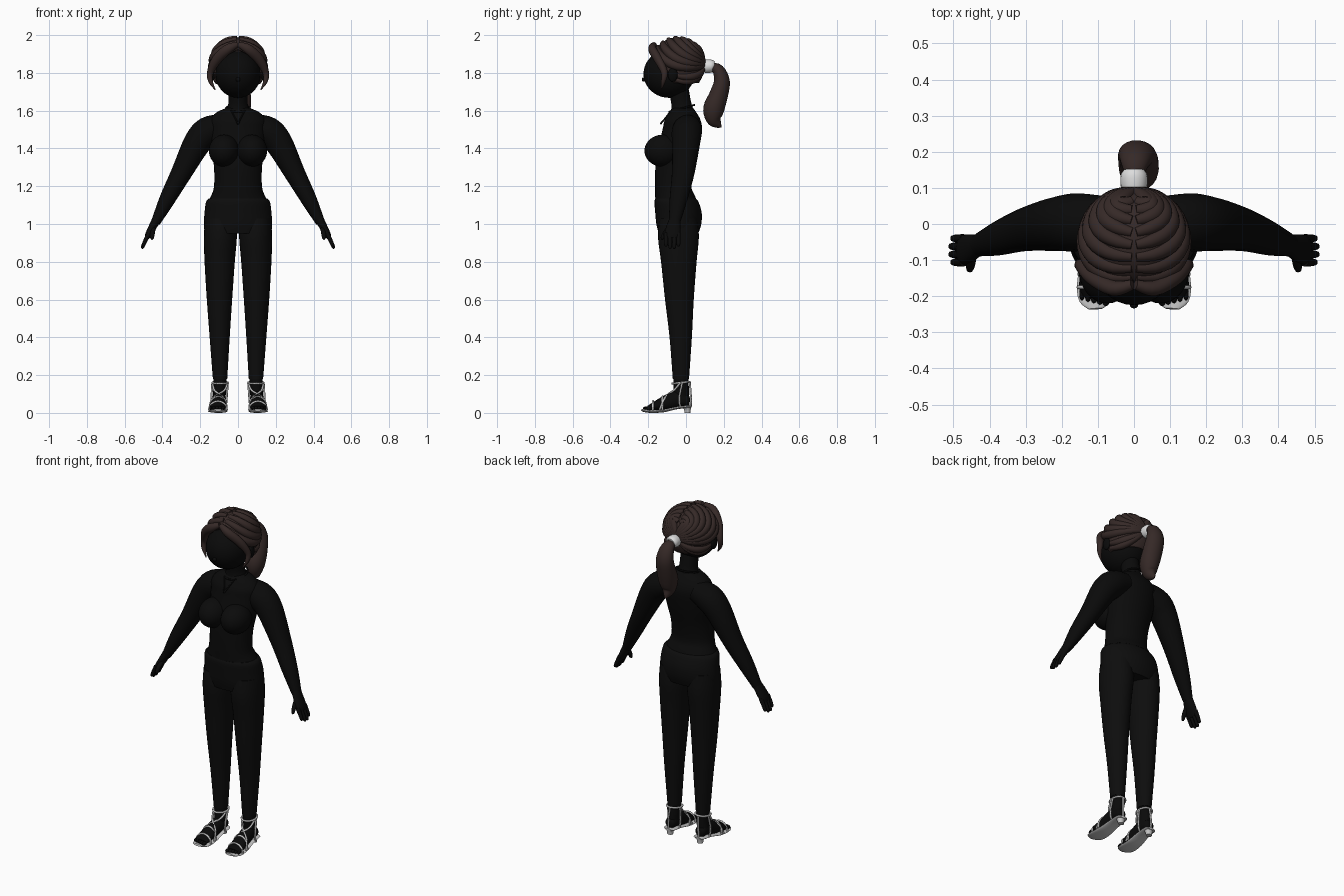
import bpy, bmesh, math
from mathutils import Vector


def material(name, r, g, b):
    m = bpy.data.materials.new(name)
    m.diffuse_color = (r, g, b, 1)
    return m


SKIN = material("black_skin", .003, .003, .003)
TOP = material("black_top", .0032, .0032, .0032)
PANTS = material("black_trousers", .004, .004, .004)
HAIR = material("dark_brown_hair", .036, .022, .02)
SILVER = material("silver", .55, .55, .55)
WHITE = material("white_band", .72, .72, .72)


def finish(name, bm, mat, mirror=False):
    bmesh.ops.recalc_face_normals(bm, faces=bm.faces)
    me = bpy.data.meshes.new(name)
    bm.to_mesh(me)
    bm.free()
    me.materials.append(mat)
    for p in me.polygons:
        p.use_smooth = True
    me.set_sharp_from_angle(angle=math.radians(50))
    ob = bpy.data.objects.new(name, me)
    bpy.context.collection.objects.link(ob)
    if mirror:
        mod = ob.modifiers.new("mirror", "MIRROR")
        mod.use_mirror_merge = False
        mod.use_clip = False
    return ob


def smooth_path(pts, k):
    """Catmull-Rom interpolation of equal-length tuples."""
    pts = [Vector(p) for p in pts]
    out = []
    for i in range(len(pts) - 1):
        a, b, c, d = pts[max(i - 1, 0)], pts[i], pts[i + 1], pts[min(i + 2, len(pts) - 1)]
        for j in range(k):
            t = j / k
            out.append(.5 * (2 * b + (c - a) * t + (2 * a - 5 * b + 4 * c - d) * t * t
                             + (3 * b - a - 3 * c + d) * t ** 3))
    return out + [pts[-1]]


def sweep(name, pts, mat, ref=(0, 1, 0), n=16, k=4, flat=False, mirror=False, bm=None):
    """Tube through (x, y, z, radius along ref, other radius); flat keeps rings level."""
    own = bm is None
    bm = bmesh.new() if own else bm
    path = smooth_path(pts, k)
    pos = [Vector(p[:3]) for p in path]
    u, rings = Vector(ref), []
    for i, p in enumerate(path):
        t = (pos[min(i + 1, len(pos) - 1)] - pos[max(i - 1, 0)]).normalized()
        if flat:
            t = Vector((0, 0, 1))
        u = (u - t * u.dot(t)).normalized()
        w = t.cross(u)
        rings.append([bm.verts.new(pos[i] + u * max(p[3], .001) * math.cos(2 * math.pi * j / n)
                                   + w * max(p[4], .001) * math.sin(2 * math.pi * j / n))
                      for j in range(n)])
    for a, b in zip(rings, rings[1:]):
        for j in range(n):
            bm.faces.new((a[j], a[(j + 1) % n], b[(j + 1) % n], b[j]))
    bm.faces.new(rings[0])
    bm.faces.new(rings[-1])
    return finish(name, bm, mat, mirror) if own else None


def ball(name, c, r, mat, mirror=False, seg=32, rings=20, bm=None):
    own = bm is None
    bm = bmesh.new() if own else bm
    vs = bmesh.ops.create_uvsphere(bm, u_segments=seg, v_segments=rings, radius=1)["verts"]
    for v in vs:
        v.co = Vector([c[i] + v.co[i] * r[i] for i in range(3)])
    return finish(name, bm, mat, mirror) if own else None


def loft(name, rows, mat, mirror=False):
    """Level rings from (z, x, y, half width, half depth)."""
    return sweep(name, [(x, y, z, a, b) for z, x, y, a, b in rows], mat,
                 ref=(1, 0, 0), n=28, flat=True, mirror=mirror)


# Torso, bust and neck
loft("top", [(1.105, 0, -.05, .166, .112), (1.15, 0, -.058, .142, .105), (1.2, 0, -.068, .127, .096),
             (1.3, 0, -.06, .127, .102), (1.4, 0, -.04, .14, .108), (1.5, 0, -.02, .15, .104),
             (1.55, 0, -.018, .148, .095), (1.59, 0, -.017, .115, .072), (1.615, 0, -.018, .06, .055)], TOP)
ball("bust", (.074, -.122, 1.388), (.08, .098, .085), TOP, True)
loft("neck", [(1.57, 0, -.018, .075, .066), (1.61, 0, -.02, .058, .058),
              (1.65, 0, -.027, .05, .053), (1.74, 0, -.045, .05, .055)], SKIN)

# Trousers
loft("hips", [(1.135, 0, -.055, .155, .108), (1.115, 0, -.05, .17, .117), (1.06, 0, -.04, .177, .123),
              (1.0, 0, -.038, .181, .119), (.95, 0, -.04, .176, .105)], PANTS)
loft("leg", [(1.03, .092, -.04, .083, .1), (.93, .093, -.04, .087, .108), (.8, .097, -.038, .08, .094),
             (.6, .098, -.035, .067, .076), (.4, .097, -.028, .053, .059), (.18, .095, -.027, .038, .043)],
     PANTS, True)

# Arms and hands
sweep("arm", [(.08, .01, 1.52, .068, .062), (.155, .005, 1.492, .08, .078), (.215, 0, 1.43, .075, .073),
              (.3, -.015, 1.27, .06, .055), (.375, -.04, 1.13, .047, .042), (.435, -.06, 1.01, .03, .025)],
      SKIN, n=20, mirror=True)
hand = bmesh.new()
sweep("", [(.428, -.058, 1.03, .028, .024), (.452, -.066, .985, .038, .021),
           (.474, -.072, .945, .041, .017), (.482, -.072, .925, .036, .012)], SKIN, bm=hand)
for i in range(4):
    y, ln = -.04 - .022 * i, (.85, 1, 1, .85)[i]
    sweep("", [(.472, y, .95, .012, .012), (.472 + .022 * ln, y, .95 - .045 * ln, .011, .011),
               (.472 + .034 * ln, y, .95 - .074 * ln, .009, .009),
               (.472 + .037 * ln, y, .95 - .081 * ln, .002, .002)], SKIN, n=10, k=2, bm=hand)
sweep("", [(.448, -.08, .985, .014, .014), (.452, -.108, .955, .013, .013),
           (.455, -.125, .925, .01, .01), (.456, -.128, .916, .002, .002)], SKIN, n=10, k=2, bm=hand)
finish("hand", hand, SKIN, True)

# Feet
foot = bmesh.new()
sweep("", [(.1, .02, .06, .016, .016), (.1, .008, .062, .03, .03), (.1, -.04, .073, .036, .044),
           (.103, -.1, .055, .039, .041), (.107, -.165, .035, .045, .024), (.108, -.2, .025, .04, .013)],
      SKIN, ref=(1, 0, 0), bm=foot)
loft_rows = [(.095, -.027, .2, .036, .04), (.097, -.025, .12, .034, .04), (.1, -.025, .07, .033, .04)]
sweep("", loft_rows, SKIN, ref=(1, 0, 0), flat=True, bm=foot)
for i in range(5):
    ball("", (.078 + .0165 * i, -.21 + .004 * i, .024), (.011 - .0008 * i, .018, .011), SKIN,
         seg=10, rings=8, bm=foot)
finish("foot", foot, SKIN, True)

# Sandals
sweep("sandal_sole", [(.1, .03, .034, .022, .006), (.1, .015, .034, .036, .007), (.101, -.05, .026, .04, .007),
                      (.105, -.12, .011, .047, .008), (.107, -.18, .008, .051, .008),
                      (.107, -.215, .011, .043, .008), (.106, -.235, .016, .02, .006)],
      SILVER, ref=(1, 0, 0), n=20, mirror=True)
loft("sandal_heel", [(0, .1, .008, .017, .015), (.018, .1, .007, .02, .018), (.034, .1, .004, .028, .024)],
     SILVER, True)
straps = bmesh.new()


def strap(pts):
    sweep("", [tuple(p) + (.0055, .0055) for p in pts], SILVER, ref=(.3, .5, .8), n=8, bm=straps)


strap([(.095 + .041 * math.cos(a * math.pi / 6), -.027 + .046 * math.sin(a * math.pi / 6),
        .16 + .005 * math.sin(a * math.pi / 6)) for a in range(13)])
for y, z, h, w in ((-.175, .012, .05, .048), (-.125, .014, .072, .045)):
    strap([(.106 - w * math.cos(a * math.pi / 6), y, z + h * math.sin(a * math.pi / 6)) for a in range(7)])
for s in (-1, 1):
    strap([(.106 + s * .046, -.14, .015), (.104 + s * .036, -.118, .068), (.102, -.092, .1),
           (.098 - s * .028, -.062, .122), (.095 - s * .041, -.03, .16)])
    strap([(.1 + s * .036, -.03, .03), (.1 + s * .04, -.035, .08), (.095 + s * .041, -.02, .16)])
strap([(.1, .025, .035), (.1, .026, .08), (.095, .02, .163)])
finish("sandal_straps", straps, SILVER, True)

# Neck cord
sweep("neck_cord", [(.064 * math.sin(a * math.pi / 8), -.022 - .066 * math.cos(a * math.pi / 8),
                     1.612 - .018 * math.cos(a * math.pi / 8), .005, .005) for a in range(17)],
      TOP, ref=(0, 0, 1), n=8)
sweep("cord_drop", [(.035, -.08, 1.6, .004, .004), (.015, -.11, 1.56, .004, .004),
                    (0, -.135, 1.53, .005, .005)], TOP, ref=(1, 0, 0), n=8, mirror=True)

# Head
ball("head", (0, -.09, 1.795), (.12, .135, .127), SKIN)
ball("nose", (0, -.222, 1.765), (.012, .012, .012), SKIN, seg=12, rings=8)
ball("ear", (.137, -.07, 1.79), (.014, .026, .037), SKIN, True, 16, 10)

# Hair cap with the face opening and nape cut away
C, R = Vector((0, -.045, 1.838)), Vector((.139, .142, .15))
cap = bmesh.new()
ball("", C, R, HAIR, seg=64, rings=48, bm=cap)


def bare(c):
    opening = c.y < -.09 and (c.x / .122) ** 2 + ((c.z - 1.79) / .14) ** 2 < 1
    return c.z < 1.745 or opening or (c.y < -.08 and c.z < 1.8)


bmesh.ops.delete(cap, geom=[f for f in cap.faces if bare(f.calc_center_median())], context="FACES")
shell = finish("hair_cap", cap, HAIR).modifiers.new("thickness", "SOLIDIFY")
shell.thickness, shell.offset = .025, -1

# Swept-back strands from the parting to the band
strands = bmesh.new()


def strand(d0, d1, d2, r):
    pts = []
    for j in range(9):
        t = j / 8
        d = (Vector(d0) * (1 - t) ** 2 + Vector(d1) * 3 * t * (1 - t) + Vector(d2) * t * t).normalized()
        p = C + Vector([d[i] * R[i] * .965 for i in range(3)])
        w = r * (.55 + .45 * math.sin(math.pi * t))
        pts.append((*p, w, w))
    sweep("", pts, HAIR, ref=(.3, .2, .9), n=12, k=2, bm=strands)


for i in range(8):
    f = i / 7
    a = math.radians(42 + 100 * f)
    strand((.04, -math.cos(a), math.sin(a)), (1 - .62 * f, -.25 + .8 * f, -.2 + .85 * f),
           (.1 * (1 - f), 1, .05 + .15 * f), .025)
for e in (-.3, -.5):
    strand((.85, -.1, e), (.75, .55, e - .15), (.08, 1, -.05), .022)
finish("hair_strands", strands, HAIR, True)
sweep("fringe_lock", [(.004, -.168, 1.95, .014, .014), (.055, -.178, 1.925, .026, .022),
                      (.112, -.148, 1.872, .026, .022), (.146, -.115, 1.805, .018, .018),
                      (.145, -.12, 1.755, .012, .012), (.12, -.132, 1.71, .002, .002)],
      HAIR, ref=(0, 0, 1), n=14, mirror=True)

# Ponytail and its band
sweep("hair_band", [(0, .092, 1.832, .03, .03), (0, .105, 1.834, .037, .036), (0, .135, 1.836, .037, .034),
                    (0, .15, 1.835, .028, .026)], WHITE, ref=(1, 0, 0), n=20)
sweep("ponytail", [(0, .13, 1.832, .024, .022), (.003, .17, 1.815, .04, .032), (.008, .19, 1.755, .052, .042),
                   (.012, .172, 1.68, .056, .05), (.014, .147, 1.61, .053, .056), (.012, .148, 1.555, .038, .042),
                   (.01, .172, 1.525, .016, .02), (.01, .188, 1.513, .002, .002)],
      HAIR, ref=(1, 0, 0), n=20)
